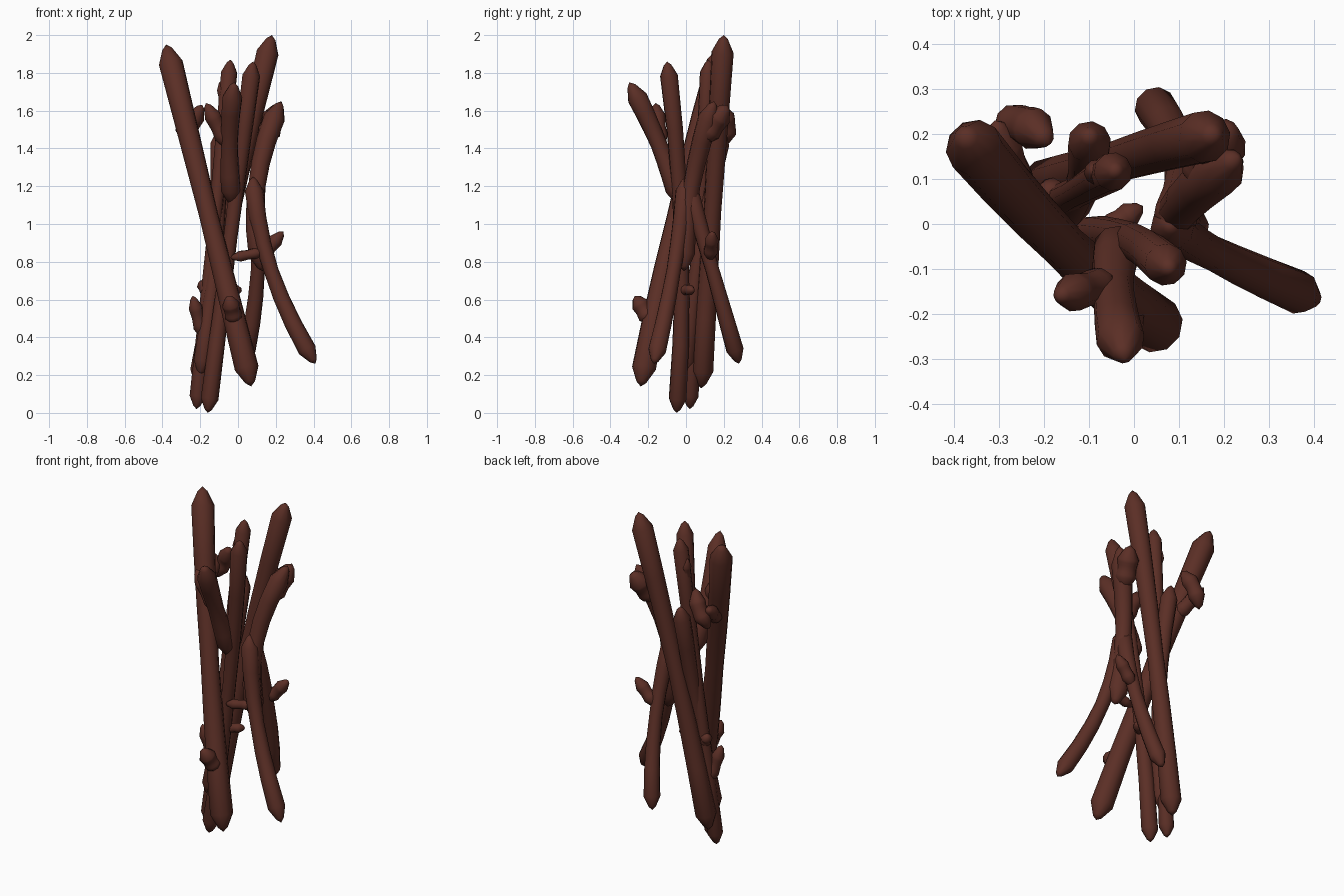
import bpy, bmesh, math
from mathutils import Vector

cube = bpy.data.objects.get("Cube")
if cube:
    bpy.data.objects.remove(cube, do_unlink=True)

bark = bpy.data.materials.new("dark_red_bark")
bark.use_nodes = True
bark.diffuse_color = (.105, .028, .019, 1)
bark.node_tree.nodes["Principled BSDF"].inputs["Base Color"].default_value = bark.diffuse_color

SIDES = 10
SPANS = 6


def stick(name, bottom, top, radius, bow=(0, 0, 0)):
    """Build a bowed branch with blunt pointed ends and return its centre line."""
    start, end, bend = Vector(bottom), Vector(top), Vector(bow)

    def centre(t):
        return start.lerp(end, t) + bend * (4 * t * (1 - t))

    # The shoulder is where each end begins to narrow to its point
    shoulder = min(.3, 1.7 * radius / (end - start).length)
    nib = shoulder / 4
    body = [shoulder + (1 - 2 * shoulder) * k / SPANS for k in range(SPANS + 1)]
    stations = [nib] + body + [1 - nib]

    bm = bmesh.new()
    rings = []
    for t in stations:
        # Branches are slimmer at the middle than near the ends
        size = radius * (.85 + .25 * abs(2 * t - 1))
        if t in (nib, 1 - nib):
            size *= .42
        along = (end - start + bend * (4 - 8 * t)).normalized()
        across = along.orthogonal() if not rings else side - along * side.dot(along)
        side = across.normalized()
        other = along.cross(side)
        ring = []
        for k in range(SIDES):
            angle = math.tau * k / SIDES
            offset = side * math.cos(angle) + other * math.sin(angle)
            ring.append(bm.verts.new(centre(t) + offset * size))
        rings.append(ring)

    # Skin the rings and close both points
    for lower, upper in zip(rings, rings[1:]):
        for k in range(SIDES):
            n = (k + 1) % SIDES
            bm.faces.new((lower[k], lower[n], upper[n], upper[k]))
    for ring, point in ((rings[0], start), (rings[-1], end)):
        apex = bm.verts.new(point)
        for k in range(SIDES):
            bm.faces.new((ring[k], ring[(k + 1) % SIDES], apex))
    bmesh.ops.recalc_face_normals(bm, faces=bm.faces)

    mesh = bpy.data.meshes.new(name)
    bm.to_mesh(mesh)
    bm.free()
    mesh.materials.append(bark)
    mesh.shade_smooth()
    bpy.context.collection.objects.link(bpy.data.objects.new(name, mesh))
    return centre


# Long sticks, each from its bottom to its top
leaning = stick("front_leaning_stick", (.07, -.24, .14), (-.38, .2, 1.95), .06, bow=(0, -.03, 0))
stick("tall_back_stick", (-.21, .08, .13), (.18, .2, 2), .055, bow=(-.02, 0, 0))
splayed = stick("splayed_lower_branch", (.41, -.17, .26), (.08, 0, 1.25), .046, bow=(-.07, .02, 0))
forked = stick("forked_upper_branch", (.13, -.01, .75), (.23, .15, 1.65), .054, bow=(-.08, -.04, 0))
upright = stick("front_upright_stick", (-.16, -.05, 0), (.08, -.1, 1.86), .044, bow=(0, .05, 0))
inner = stick("inner_upright_stick", (-.22, .02, .02), (-.04, .12, 1.87), .04)
crossing = stick("back_crossing_stick", (.03, .28, .26), (.08, 0, 1.25), .044, bow=(.05, 0, 0))
drooping = stick("front_upper_branch", (-.03, -.03, 1.1), (-.02, -.3, 1.75), .052, bow=(-.02, .02, 0))
stick("short_back_stick", (-.2, 0, .2), (-.1, .2, 1.5), .045, bow=(.03, -.03, 0))

# Twigs and knots, each growing from a place along a stick
stick("upper_left_twig", leaning(.7), (-.31, .23, 1.55), .045)
stick("upper_inner_twig", (-.3, .2, 1.42), (-.19, .18, 1.63), .05, bow=(0, .03, 0))
stick("crown_twig", inner(.85), (-.09, .12, 1.76), .03)
stick("front_spike", drooping(.45), (-.17, -.16, 1.64), .045)
stick("fork_knot", forked(.75), (.21, .22, 1.63), .065)
stick("side_peg", crossing(.55), (.24, .14, .96), .04)
stick("centre_peg", splayed(.6), (-.04, -.06, .82), .03)
stick("lower_front_knot", leaning(.18), (-.05, -.27, .62), .05)
stick("lower_side_knot", inner(.2), (-.24, 0, .62), .038)
stick("small_back_knot", inner(.33), (-.2, .08, .7), .035)
stick("small_centre_knot", upright(.35), (.02, .04, .65), .03)
